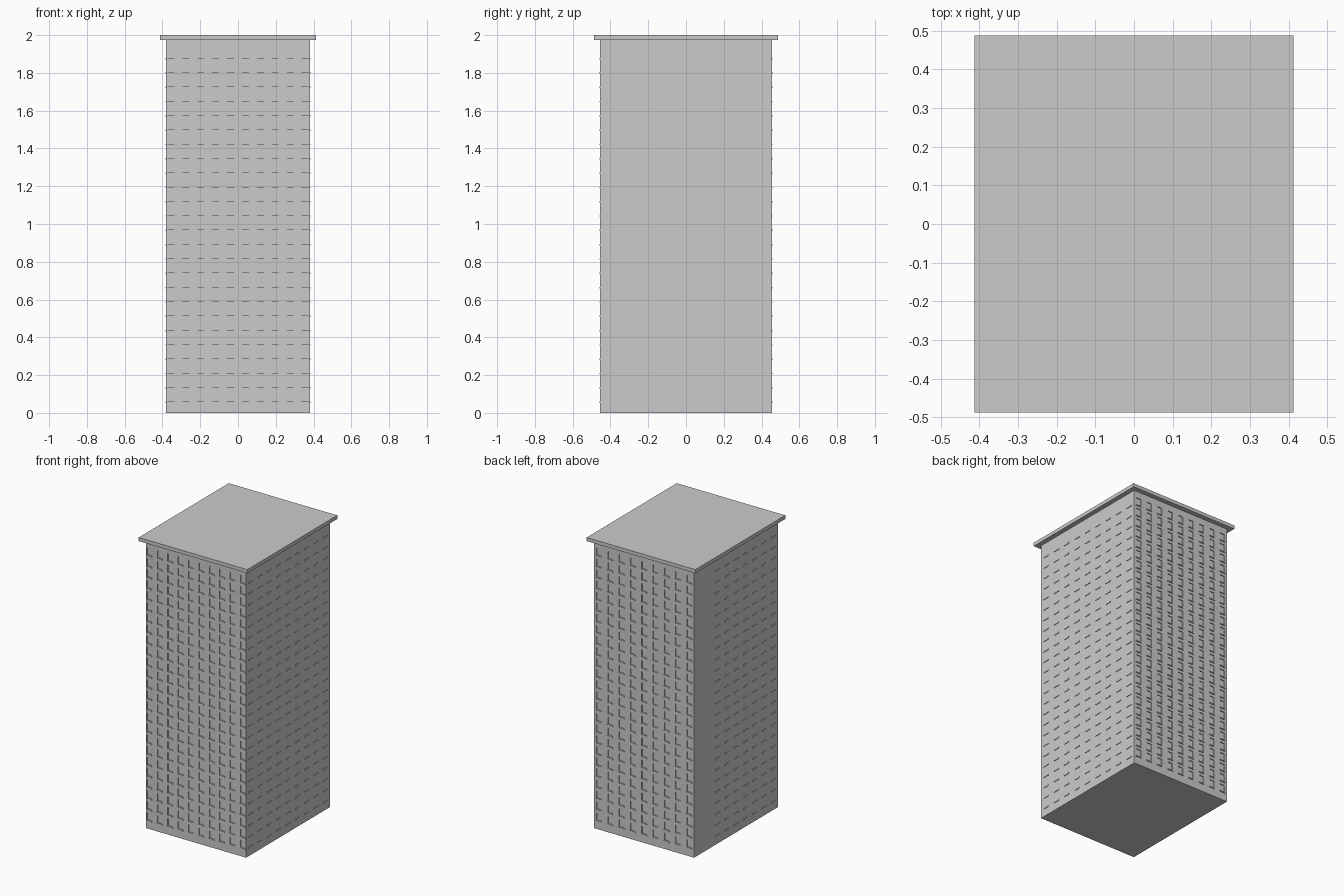
import bpy, bmesh
from mathutils import Matrix, Vector

if "Cube" in bpy.data.objects:
    bpy.data.objects.remove(bpy.data.objects["Cube"], do_unlink=True)

HX, HY, WALL_TOP = 0.38, 0.455, 1.975
ROWS, FIRST, STEP = 25, 0.06, 0.0758
WIN_W, WIN_H, DEPTH = 0.036, 0.05, 0.006
SILL_OUT, SILL_H = 0.004, 0.007

concrete = bpy.data.materials.new("grey concrete")
concrete.use_nodes = True
concrete.diffuse_color = (0.6, 0.6, 0.6, 1)
concrete.node_tree.nodes["Principled BSDF"].inputs["Base Color"].default_value = (0.6, 0.6, 0.6, 1)


def spread(start, end, count):
    return [start + (end - start) * i / (count - 1) for i in range(count)]


def add_box(bm, centre, size):
    matrix = Matrix.Translation(centre) @ Matrix.Diagonal((*size, 1))
    return bmesh.ops.create_cube(bm, size=1, matrix=matrix)


def finish(bm, name):
    mesh = bpy.data.meshes.new(name)
    bm.to_mesh(mesh)
    bm.free()
    mesh.materials.append(concrete)
    obj = bpy.data.objects.new(name, mesh)
    bpy.context.collection.objects.link(obj)


rows = [FIRST + STEP * i for i in range(ROWS)]
front_columns = spread(-0.355, 0.355, 10)
back_columns = spread(-0.343, 0.343, 9)


def facing(bm, side):
    return [f for f in bm.faces if f.normal.y * side > 0.9]


def cut(bm, side, point, normal):
    faces = facing(bm, side)
    geom = faces + list({e for f in faces for e in f.edges}) + list({v for f in faces for v in f.verts})
    bmesh.ops.bisect_plane(bm, geom=geom, plane_co=point, plane_no=normal)
    bm.normal_update()


def recess_windows(bm, side, columns):
    for x in columns:
        for edge in (x - WIN_W / 2, x + WIN_W / 2):
            cut(bm, side, (edge, 0, 0), (1, 0, 0))
    for z in rows:
        for edge in (z, z + WIN_H):
            cut(bm, side, (0, 0, edge), (0, 0, 1))
    panes = []
    for f in facing(bm, side):
        c = f.calc_center_median()
        if any(abs(c.x - x) < WIN_W / 2 for x in columns) and any(z < c.z < z + WIN_H for z in rows):
            panes.append(f)
    pushed = bmesh.ops.extrude_discrete_faces(bm, faces=panes)["faces"]
    verts = list({v for f in pushed for v in f.verts})
    bmesh.ops.translate(bm, verts=verts, vec=Vector((0, -side * DEPTH, 0)))
    bm.normal_update()


# Tower walls with recessed windows on the front and back
bm = bmesh.new()
add_box(bm, (0, 0, WALL_TOP / 2), (HX * 2, HY * 2, WALL_TOP))
bm.normal_update()
recess_windows(bm, -1, front_columns)
recess_windows(bm, 1, back_columns)
finish(bm, "tower_walls")

# Window sills on the front and back
for name, side, columns in (("front_sills", -1, front_columns), ("back_sills", 1, back_columns)):
    bm = bmesh.new()
    for z in rows:
        for x in columns:
            add_box(bm, (x, side * HY, z - SILL_H / 2), (WIN_W + 0.006, SILL_OUT * 2, SILL_H))
    finish(bm, name)

# Narrow ledges on the two plain sides
for name, side, columns in (("left_ledges", 1, spread(-0.405, 0.405, 9)),
                            ("right_ledges", -1, spread(-0.405, 0.2, 7))):
    bm = bmesh.new()
    for z in rows:
        for y in columns:
            add_box(bm, (side * HX, y, z - SILL_H / 2), (SILL_OUT * 2, 0.044, SILL_H))
    finish(bm, name)

# Overhanging flat roof
bm = bmesh.new()
add_box(bm, (0, 0, 1.9875), (0.825, 0.976, 0.025))
finish(bm, "roof_slab")
